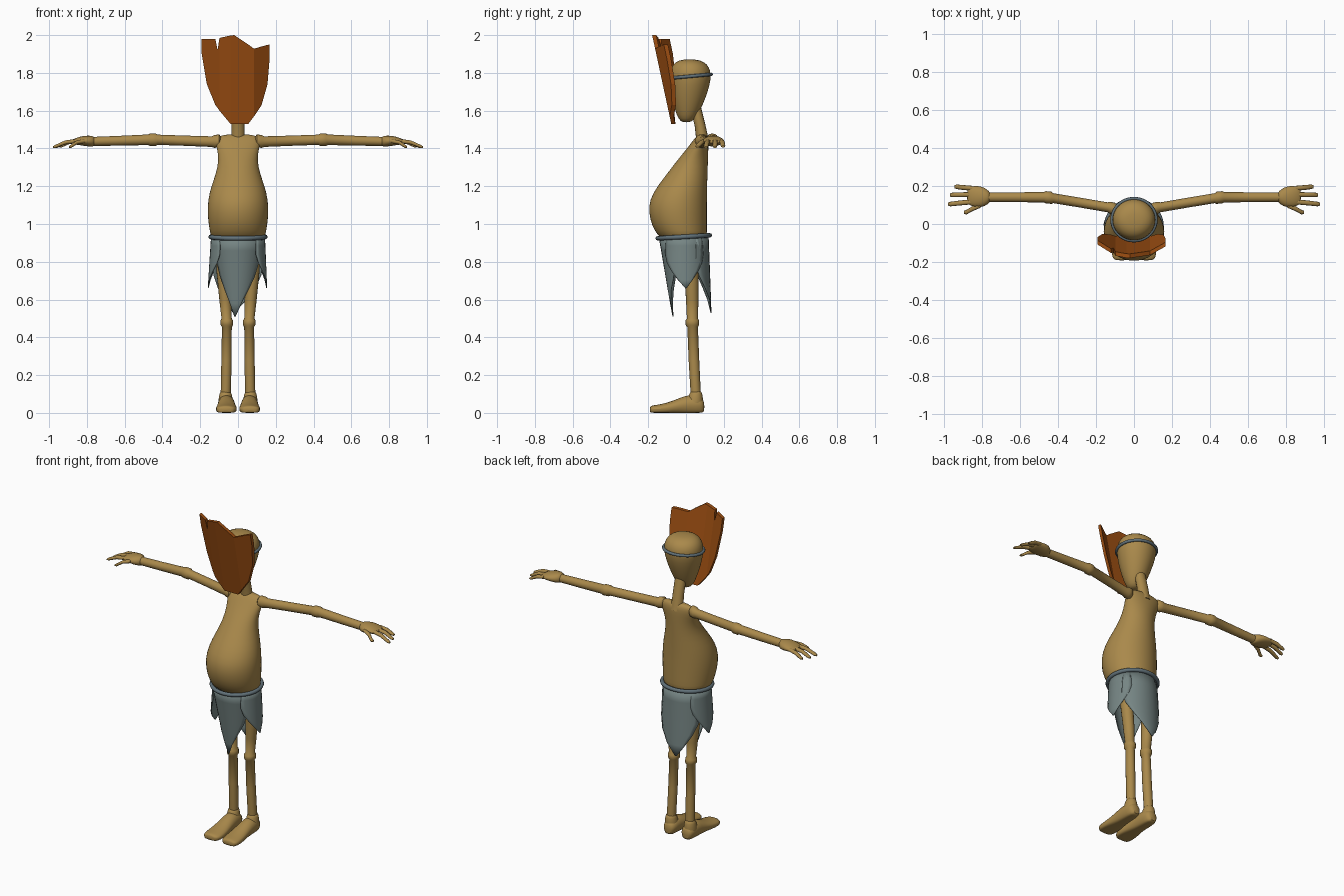
import bpy, bmesh, math
from mathutils import Vector


def material(name, rgb):
    m = bpy.data.materials.new(name)
    m.diffuse_color = (*rgb, 1)
    return m


SKIN = material("tan skin", (0.40, 0.25, 0.07))
MASK = material("orange mask", (0.34, 0.078, 0.006))
CLOTH = material("grey cloth", (0.18, 0.235, 0.23))
ROPE = material("blue grey rope", (0.12, 0.165, 0.19))


def finish(name, bm, mat, angle=40, subsurf=0, solid=0.0):
    bmesh.ops.recalc_face_normals(bm, faces=bm.faces)
    me = bpy.data.meshes.new(name)
    bm.to_mesh(me)
    bm.free()
    me.materials.append(mat)
    ob = bpy.data.objects.new(name, me)
    bpy.context.collection.objects.link(ob)
    if solid:
        ob.modifiers.new("thickness", 'SOLIDIFY').thickness = solid
    if subsurf:
        mod = ob.modifiers.new("smooth", 'SUBSURF')
        mod.levels = mod.render_levels = subsurf
    bpy.ops.object.select_all(action='DESELECT')
    bpy.context.view_layer.objects.active = ob
    ob.select_set(True)
    if angle:
        bpy.ops.object.shade_smooth_by_angle(angle=math.radians(angle))
    return ob


def loft(name, axis, sections, mat=SKIN, n=16, subsurf=0, side=1, angle=50):
    """Skin elliptical rings (x, y, z, radius a, radius b) lying across an axis."""
    a, b = {'x': ((0, 1, 0), (0, 0, 1)), 'y': ((1, 0, 0), (0, 0, 1)),
            'z': ((1, 0, 0), (0, 1, 0))}[axis]
    a, b = Vector(a), Vector(b)
    bm = bmesh.new()
    rings = []
    for x, y, z, ra, rb in sections:
        ring = []
        for i in range(n):
            t = 2 * math.pi * i / n
            ring.append(bm.verts.new(Vector((x * side, y, z)) + a * ra * math.cos(t) + b * rb * math.sin(t)))
        rings.append(ring)
    for r, s in zip(rings, rings[1:]):
        for i in range(n):
            j = (i + 1) % n
            bm.faces.new((r[i], r[j], s[j], s[i]))
    bm.faces.new(rings[0])
    bm.faces.new(rings[-1])
    return finish(name, bm, mat, angle, subsurf)


def rope_ring(name, centre, rx, ry, tilt, r, n=40, m=8):
    """Elliptical hoop rising by tilt towards the back."""
    bm = bmesh.new()
    g = []
    for i in range(n):
        t = 2 * math.pi * i / n
        c, s = math.cos(t), math.sin(t)
        g.append([])
        for k in range(m):
            p = 2 * math.pi * k / m
            d = r * math.cos(p)
            g[-1].append(bm.verts.new((centre[0] + (rx + d) * c, centre[1] + (ry + d) * s,
                                       centre[2] + tilt * s + r * math.sin(p))))
    for i in range(n):
        for k in range(m):
            i2, k2 = (i + 1) % n, (k + 1) % m
            bm.faces.new((g[i][k], g[i2][k], g[i2][k2], g[i][k2]))
    finish(name, bm, ROPE, 60)


def profile(rows):
    """Side profile rows (z, front y, back y, half width) to ring sections."""
    return [(0, (f + k) / 2, z, w, (k - f) / 2) for z, f, k, w in rows]


# Torso with a heavy belly
loft("torso", 'z', profile([
    (0.915, -0.125, 0.105, 0.135), (0.94, -0.15, 0.112, 0.146), (0.99, -0.182, 0.112, 0.156),
    (1.06, -0.199, 0.112, 0.163), (1.13, -0.194, 0.112, 0.160), (1.20, -0.153, 0.113, 0.143),
    (1.27, -0.098, 0.115, 0.116), (1.34, -0.045, 0.117, 0.102), (1.40, 0.005, 0.119, 0.112),
    (1.44, 0.035, 0.119, 0.122), (1.465, 0.055, 0.112, 0.105), (1.475, 0.07, 0.10, 0.06)]),
    n=24, subsurf=1)

# Neck and head
loft("neck", 'z', [(0, 0.09, 1.43, 0.037, 0.034), (0, 0.075, 1.52, 0.034, 0.029),
                   (0, 0.05, 1.62, 0.034, 0.029)])
loft("head", 'z', profile([
    (1.538, -0.02, 0.022, 0.022), (1.555, -0.04, 0.048, 0.045), (1.60, -0.058, 0.075, 0.066),
    (1.67, -0.078, 0.106, 0.091), (1.74, -0.087, 0.128, 0.110), (1.79, -0.088, 0.134, 0.116),
    (1.83, -0.08, 0.125, 0.108), (1.86, -0.055, 0.097, 0.082), (1.872, -0.015, 0.05, 0.04)]),
    n=24, subsurf=1)
rope_ring("head_band", (0, 0.023, 1.782), 0.116, 0.111, 0.010, 0.009)
rope_ring("belt", (0, -0.012, 0.932), 0.145, 0.138, 0.008, 0.012)

# Mask: folded plate in columns of (x, bottom z, top z), leaning forward at the top
columns = [(-0.192, 1.90, 1.98), (-0.165, 1.74, 1.98), (-0.12, 1.63, 1.98), (-0.108, 1.615, 1.92),
           (-0.098, 1.60, 1.985), (-0.04, 1.53, 1.998), (-0.02, 1.53, 2.0), (0.055, 1.53, 1.95),
           (0.085, 1.57, 1.928), (0.125, 1.63, 1.94), (0.156, 1.74, 1.948), (0.167, 1.87, 1.95)]
bm = bmesh.new()
grid = []
for x, lo, hi in columns:
    col = []
    for z in (lo, hi):
        bend = 0.62 * max(0, abs(x) - 0.085)
        for back in (0, 0.022):
            col.append(bm.verts.new((x, -0.078 - 0.215 * (z - 1.53) + bend + back, z)))
    grid.append(col)
for p, q in zip(grid, grid[1:]):
    for i, j in ((0, 1), (1, 3), (3, 2), (2, 0)):
        bm.faces.new((p[i], p[j], q[j], q[i]))
for c in (grid[0], grid[-1]):
    bm.faces.new((c[0], c[1], c[3], c[2]))
finish("mask", bm, MASK, 0)


# Loincloth: hanging pointed panels around the waist
def panel(name, centre, span, skew, tip, lean):
    bm = bmesh.new()
    widths = (1, 1.06, 1.08, 0.95, 0.68, 0.36, 0.03)
    rows, cols = len(widths) - 1, 10
    g = []
    for v, w in enumerate(widths):
        f = v / rows
        k = 1 + lean * f
        row = []
        for c in range(cols + 1):
            t = math.radians(centre + skew * f * f + span * w * (2 * c / cols - 1))
            row.append(bm.verts.new((0.143 * k * math.cos(t), -0.01 + 0.13 * k * math.sin(t),
                                     0.93 + (tip - 0.93) * f)))
        g.append(row)
    for r, s in zip(g, g[1:]):
        for c in range(cols):
            bm.faces.new((r[c], r[c + 1], s[c + 1], s[c]))
    finish(name, bm, CLOTH, 50, solid=0.004)


panel("front_cloth", -90, 62, -14, 0.51, -0.55)
panel("back_cloth", 90, 60, 8, 0.53, 0.12)
panel("right_cloth", 0, 46, 4, 0.66, 0.08)
panel("left_cloth", 180, 46, -4, 0.66, 0.12)

for s, label in ((1, "right"), (-1, "left")):
    # Arm with shoulder, elbow and wrist joints
    loft(label + "_arm", 'x', [
        (0.09, 0.08, 1.44, 0.020, 0.022), (0.10, 0.08, 1.44, 0.032, 0.034),
        (0.125, 0.085, 1.437, 0.032, 0.034), (0.14, 0.088, 1.436, 0.026, 0.028),
        (0.28, 0.112, 1.441, 0.026, 0.027), (0.425, 0.136, 1.446, 0.026, 0.027),
        (0.435, 0.138, 1.446, 0.032, 0.033), (0.465, 0.141, 1.446, 0.032, 0.033),
        (0.475, 0.141, 1.446, 0.027, 0.028), (0.62, 0.141, 1.441, 0.026, 0.026),
        (0.77, 0.141, 1.437, 0.025, 0.024)], side=s)
    # Palm, fingers and thumb
    loft(label + "_palm", 'x', [
        (0.755, 0.141, 1.437, 0.024, 0.024), (0.775, 0.142, 1.438, 0.042, 0.030),
        (0.80, 0.143, 1.44, 0.056, 0.029), (0.84, 0.146, 1.44, 0.057, 0.023),
        (0.87, 0.148, 1.436, 0.048, 0.014), (0.88, 0.148, 1.435, 0.04, 0.008)],
        side=s, subsurf=1)
    for name, (x0, y0), (x1, y1), z1 in (("little_finger", (0.85, 0.188), (0.945, 0.196), 1.410),
                                         ("middle_finger", (0.86, 0.155), (0.97, 0.153), 1.407),
                                         ("index_finger", (0.85, 0.117), (0.98, 0.105), 1.406),
                                         ("thumb", (0.81, 0.098), (0.895, 0.062), 1.408)):
        xm, ym = (x0 + x1) / 2, (y0 + y1) / 2
        loft(f"{label}_{name}", 'x', [
            (x0, y0, 1.44, 0.013, 0.011), (xm, ym, 1.432, 0.013, 0.011),
            (x1 - 0.012, y1, z1 + 0.004, 0.012, 0.009), (x1, y1, z1, 0.008, 0.005)], side=s, n=10)
    # Leg with a knee joint
    loft(label + "_leg", 'z', [
        (0.075, 0.02, 0.92, 0.042, 0.045), (0.078, 0.028, 0.75, 0.036, 0.038),
        (0.067, 0.033, 0.60, 0.032, 0.033), (0.06, 0.034, 0.498, 0.027, 0.029),
        (0.06, 0.034, 0.49, 0.033, 0.036), (0.059, 0.034, 0.465, 0.033, 0.036),
        (0.059, 0.035, 0.455, 0.026, 0.028), (0.061, 0.042, 0.28, 0.027, 0.028),
        (0.065, 0.052, 0.09, 0.027, 0.027)], side=s)
    # Foot: ankle plus long flat sole
    loft(label + "_ankle", 'z', [
        (0.064, 0.045, 0.02, 0.043, 0.048), (0.065, 0.048, 0.06, 0.040, 0.044),
        (0.066, 0.052, 0.10, 0.034, 0.036), (0.066, 0.053, 0.118, 0.026, 0.027)], side=s, subsurf=1)
    foot = loft(label + "_foot", 'y', [
        (0.062, 0.098, 0.035, 0.022, 0.025), (0.062, 0.08, 0.042, 0.042, 0.042),
        (0.062, 0.02, 0.048, 0.046, 0.053), (0.061, -0.04, 0.037, 0.048, 0.040),
        (0.061, -0.10, 0.026, 0.056, 0.027), (0.062, -0.16, 0.021, 0.057, 0.021),
        (0.064, -0.183, 0.021, 0.048, 0.018), (0.065, -0.192, 0.021, 0.03, 0.010)],
        side=s, subsurf=1)
    # Flatten the sole
    for v in foot.data.vertices:
        if v.co.z < 0.02:
            v.co.z = min(v.co.z, 0.02) * 0.3
        v.co.z = max(v.co.z, 0.0)
